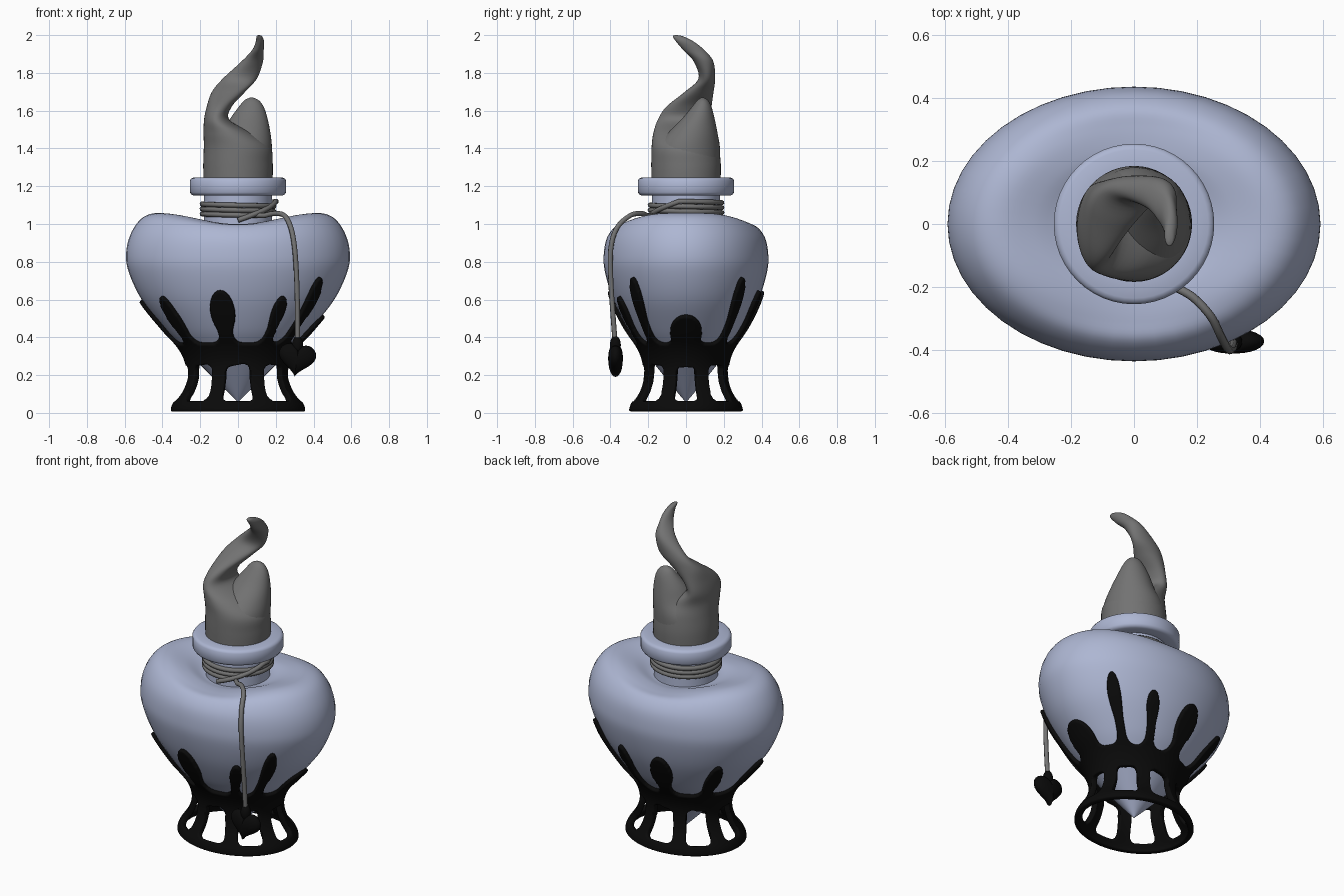
import bpy, bmesh
from math import sin, cos, pi, tau, radians, hypot, sqrt
from mathutils import Matrix, Vector

if "Cube" in bpy.data.objects:
    bpy.data.objects.remove(bpy.data.objects["Cube"])


def material(name, rgb):
    m = bpy.data.materials.new(name)
    m.diffuse_color = (*rgb, 1)
    m.use_nodes = True
    m.node_tree.nodes["Principled BSDF"].inputs["Base Color"].default_value = m.diffuse_color
    return m


GLASS = material("blue_glass", (0.42, 0.47, 0.65))
BLACK = material("black_metal", (0.003, 0.003, 0.003))
GREY = material("dark_grey", (0.17, 0.17, 0.17))


def smooth_path(pts, steps):
    """Catmull-Rom through tuples of any length."""
    out = []
    for i in range(len(pts) - 1):
        a, b, c, d = pts[max(i - 1, 0)], pts[i], pts[i + 1], pts[min(i + 2, len(pts) - 1)]
        for s in range(steps):
            t = s / steps
            out.append(tuple(0.5 * (2 * q + (r - p) * t + (2 * p - 5 * q + 4 * r - w) * t * t
                                    + (3 * q - p - 3 * r + w) * t ** 3)
                             for p, q, r, w in zip(a, b, c, d)))
    return out + [tuple(pts[-1])]


def finish(name, bm, mat, angle=45):
    bmesh.ops.recalc_face_normals(bm, faces=bm.faces)
    me = bpy.data.meshes.new(name)
    bm.to_mesh(me)
    bm.free()
    ob = bpy.data.objects.new(name, me)
    bpy.context.collection.objects.link(ob)
    me.materials.append(mat)
    bpy.ops.object.select_all(action='DESELECT')
    ob.select_set(True)
    bpy.context.view_layer.objects.active = ob
    bpy.ops.object.shade_smooth_by_angle(angle=radians(angle))
    return ob


def skin(bm, loops):
    rows = [[bm.verts.new(p) for p in loop] for loop in loops]
    n = len(rows[0])
    for lo, hi in zip(rows, rows[1:]):
        for i in range(n):
            bm.faces.new((lo[i], lo[(i + 1) % n], hi[(i + 1) % n], hi[i]))
    bm.faces.new(rows[0][::-1])
    bm.faces.new(rows[-1])


def loft(name, rings, mat, n=48, steps=5):
    """rings: z, centre x, centre y, radius x, radius y, dip of the ring at front and back"""
    bm = bmesh.new()
    skin(bm, [[(cx + rx * cos(tau * i / n), cy + ry * sin(tau * i / n),
                z - dip * sin(tau * i / n) ** 4) for i in range(n)]
              for z, cx, cy, rx, ry, dip in smooth_path(rings, steps)])
    return finish(name, bm, mat)


# Heart-shaped bottle body
body = [(.06, .004, .004, 0), (.12, .065, .055, 0), (.25, .195, .16, 0), (.36, .305, .245, 0),
        (.45, .39, .31, 0), (.60, .51, .385, 0), (.75, .58, .43, 0), (.85, .592, .435, .005),
        (.95, .567, .417, .02), (1.03, .51, .37, .042), (1.058, .43, .31, .06),
        (1.038, .32, .24, .04), (1.0, .22, .19, .01), (.99, .165, .165, 0)]
loft("bottle_body", [(z, 0, 0, rx, ry, d) for z, rx, ry, d in body], GLASS)

# Neck with rounded lip
neck = [(.98, .18), (1.15, .18), (1.15, .235), (1.156, .247), (1.168, .255), (1.23, .255),
        (1.24, .248), (1.246, .236), (1.246, .18), (1.235, .17)]
loft("bottle_neck", [(z, 0, 0, r, r, 0) for z, r in neck], GLASS, steps=1)

# Flame stopper: curling main flame and a shorter tongue
flame = [(1.23, 0, 0, .183, .183), (1.32, 0, 0, .184, .184), (1.41, -.005, -.005, .176, .177),
         (1.48, -.05, -.015, .132, .158), (1.55, -.112, -.01, .068, .14),
         (1.62, -.1, .015, .066, .12), (1.70, -.05, .07, .088, .076),
         (1.77, .01, .11, .09, .044), (1.86, .075, .093, .057, .052),
         (1.92, .105, .042, .031, .056), (1.965, .116, -.005, .022, .047),
         (1.993, .113, -.042, .015, .028), (2.0, .112, -.052, .003, .006)]
tongue = [(1.3, 0, 0, .179, .179), (1.40, .01, .008, .17, .172), (1.48, .042, .035, .130, .132),
          (1.56, .058, .066, .098, .085), (1.62, .07, .083, .066, .052),
          (1.655, .072, .088, .038, .028), (1.67, .072, .088, .006, .005)]
loft("stopper_flame", [(*r, 0) for r in flame], GREY, steps=6)
loft("stopper_tongue", [(*r, 0) for r in tongue], GREY)

# Stand: one shell around the bottle, cut to pillars, band and drips
stand_profile = smooth_path([(.006, .34, .285), (.04, .332, .277), (.12, .28, .232), (.20, .255, .213),
                             (.28, .268, .217), (.36, .311, .251), (.45, .393, .314),
                             (.60, .512, .388), (.75, .583, .433), (.85, .595, .438)], 8)
# drips: angle, top height, bulb half width, bulb half height
drips = [(0, .52, .085, .085), (180, .60, .05, .10)]
for side, extra in ((-1, 0), (1, 1)):
    drips += [(side * a, t, w, h) for a, t, w, h in
              [(41 + 3 * extra, .72, .037, .11), (63 + 8 * extra, .62 + .03 * extra, .036, .075),
               (100, .65, .066, .11), (140, .62, .042, .11)]]


def stand_radii(z):
    for a, b in zip(stand_profile, stand_profile[1:]):
        if z <= b[0]:
            t = (z - a[0]) / (b[0] - a[0])
            return a[1] + (b[1] - a[1]) * t, a[2] + (b[2] - a[2]) * t
    return stand_profile[-1][1:]


def arc_scale(phi, z):
    rx, ry = stand_radii(z)
    return hypot(rx * sin(phi), ry * cos(phi))


def blend(a, b, k=.04):
    h = max(k - abs(a - b), 0) / k
    return min(a, b) - h * h * k / 4


def shape(phi, z):
    """Signed distance to the stand pattern on the unrolled shell."""
    scale = arc_scale(phi, z)

    def arc(a):
        return abs((phi - a + pi) % tau - pi) * scale
    d = blend(z - .058, abs(z - .315) - .057)
    pillar = min(arc(radians(22.5 + 45 * k)) for k in range(8))
    d = blend(d, max(pillar - .037, z - .3))
    for a, top, w, h in drips:
        s = arc(radians(a))
        if s > .3:
            continue
        mid = top - h
        stem = hypot(s, max(z - mid, .3 - z, 0)) - (.45 * w + .008)
        bulb = (sqrt((s / w) ** 2 + ((z - mid) / h) ** 2) - 1) * w
        d = blend(d, blend(stem, bulb, .02), .05)
    return d


def shell_point(phi, z):
    rx, ry = stand_radii(z)
    return Vector((rx * cos(phi), ry * sin(phi), z))


bm = bmesh.new()
N, M, Z0, Z1 = 240, 74, .006, .76
coords, grid = {}, []
for j in range(M + 1):
    z = Z0 + (Z1 - Z0) * j / M
    row = []
    for i in range(N):
        v = bm.verts.new(shell_point(tau * i / N, z))
        coords[v] = (tau * i / N, z)
        row.append(v)
    grid.append(row)
for j in range(M):
    for i in range(N):
        if shape(tau * (i + .5) / N, Z0 + (Z1 - Z0) * (j + .5) / M) < 0:
            k = (i + 1) % N
            bm.faces.new((grid[j][i], grid[j][k], grid[j + 1][k], grid[j + 1][i]))
bmesh.ops.delete(bm, geom=[v for v in bm.verts if not v.link_faces], context='VERTS')
# slide the stepped border onto the true outline
for v in bm.verts:
    if v.is_boundary and v.co.z > Z0 + .001:
        phi, z = coords[v]
        for _ in range(4):
            e, sc = .001, arc_scale(phi, z)
            d = shape(phi, z)
            gs = (shape(phi + e / sc, z) - d) / e
            gz = (shape(phi, z + e) - d) / e
            g = max(gs * gs + gz * gz, .2)
            step = max(-.006, min(.006, d / g))
            phi, z = phi - step * gs / sc, z - step * gz
        v.co = shell_point(phi, z)
stand = finish("drip_stand", bm, BLACK, 180)
sol = stand.modifiers.new("thickness", 'SOLIDIFY')
sol.thickness, sol.offset = .034, 0
sub = stand.modifiers.new("round", 'SUBSURF')
sub.levels = sub.render_levels = 1

# Cord wound round the neck, then hanging down the front
path = []
for i in range(112):
    a = i * 10
    z = 1.02 + .1 * a / 80 if a < 80 else 1.12 - .075 * (a - 80) / 1030
    r = .203 if a < 100 else .19
    path.append((r * cos(radians(a - 90)), r * sin(radians(a - 90)), z))
path += smooth_path([(.14, -.205, 1.045), (.19, -.235, 1.055), (.245, -.295, 1.045), (.28, -.365, .98),
                     (.3, -.398, .87), (.311, -.398, .7), (.315, -.385, .5), (.315, -.375, .37)], 6)
cu = bpy.data.curves.new("cord", 'CURVE')
cu.dimensions, cu.bevel_depth, cu.bevel_resolution, cu.use_fill_caps = '3D', .0135, 2, True
sp = cu.splines.new('POLY')
sp.points.add(len(path) - 1)
for p, co in zip(sp.points, path):
    p.co = (*co, 1)
sp.use_smooth = True
cord = bpy.data.objects.new("cord", cu)
cu.materials.append(GREY)
bpy.context.collection.objects.link(cord)

# Heart pendant with its small knob
bm = bmesh.new()
loops = []
for k in range(13):
    v = -pi / 2 * .97 + pi * .97 * k / 12
    s = cos(v) ** .9
    loops.append([(.0062 * s * 16 * sin(t) ** 3, .039 * sin(v),
                   .0062 * s * (13 * cos(t) - 4.2 * cos(2 * t) - 2 * cos(3 * t) - cos(4 * t)))
                  for t in [tau * i / 40 for i in range(40)]])
skin(bm, loops)
pendant = finish("heart_pendant", bm, BLACK, 60)
pendant.location = (.313, -.373, .29)
pendant.rotation_euler = (0, radians(8), 0)
bm = bmesh.new()
bmesh.ops.create_uvsphere(bm, u_segments=20, v_segments=12, radius=1,
                          matrix=Matrix.Translation((.315, -.374, .36)) @ Matrix.Diagonal((.029, .029, .048, 1)))
finish("pendant_knob", bm, BLACK)
